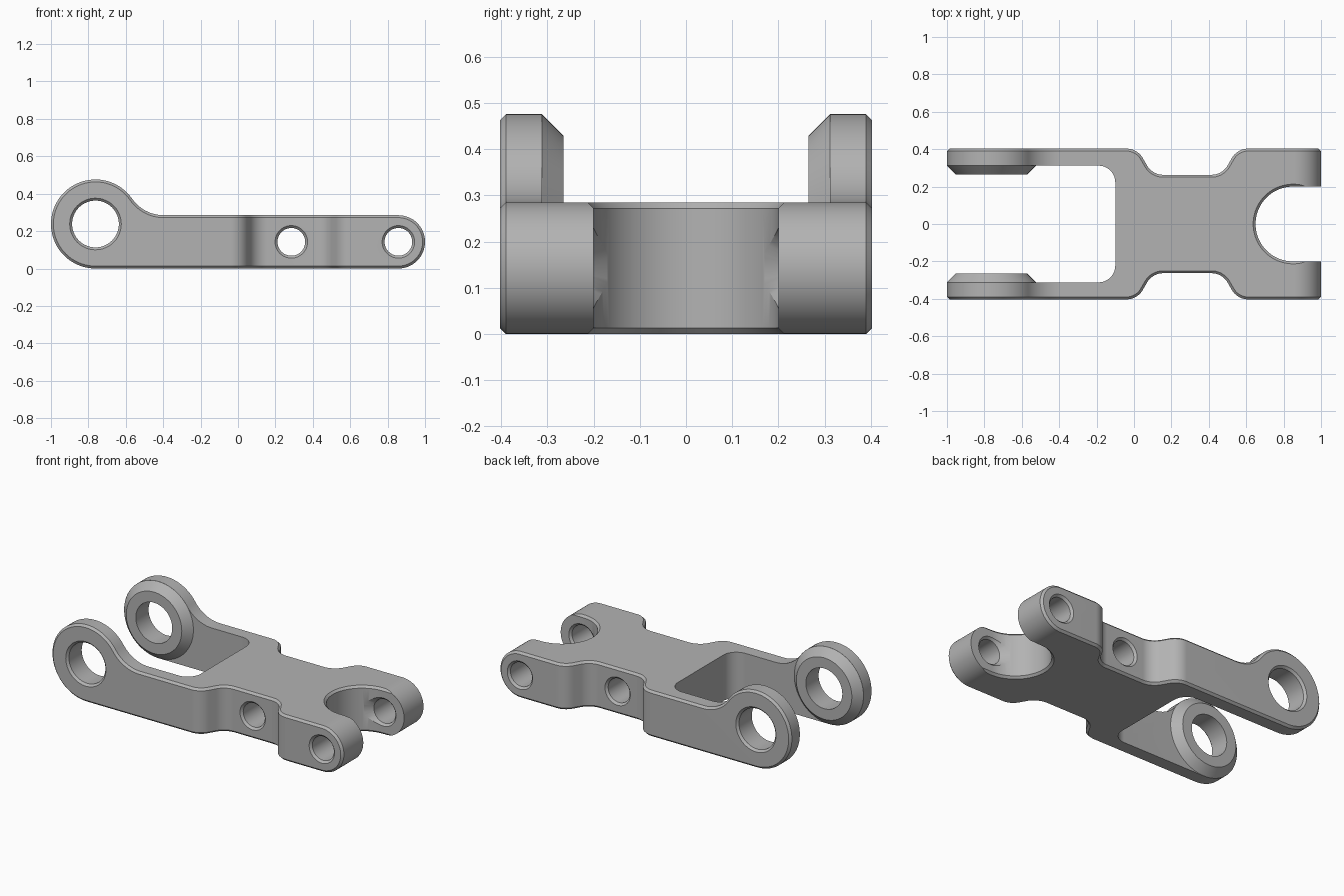
import bpy, bmesh
from math import sin, cos, pi, radians, atan2

if "Cube" in bpy.data.objects:
    bpy.data.objects.remove(bpy.data.objects["Cube"], do_unlink=True)

metal = bpy.data.materials.new("grey_metal")
metal.use_nodes = True
GREY = (0.45, 0.45, 0.45, 1)
metal.diffuse_color = GREY
metal.node_tree.nodes["Principled BSDF"].inputs["Base Color"].default_value = GREY

WIDTH, HEIGHT, CH = 0.403, 0.285, 0.013      # half width, plate height, chamfer
EYE_X, EYE_R = -0.762, 0.238
LUG_X, LUG_R = 0.8575, HEIGHT / 2
WAIST_X, ARM_Y, PAD_Y = 0.285, 0.312, 0.265


def arc(cx, cy, r, a0, a1, n, side=1):
    """Points with outward normals (x, y, nx, ny); side=-1 for hollow arcs."""
    out = []
    for i in range(n + 1):
        a = a0 + (a1 - a0) * i / n
        out.append((cx + r * cos(a), cy + r * sin(a), side * cos(a), side * sin(a)))
    return out


def offset(points, d):
    return [(x + d * nx, y + d * ny) for x, y, nx, ny in points]


def loft(name, rings):
    """Closed solid through matching rings of 3D points."""
    bm = bmesh.new()
    loops = [[bm.verts.new(p) for p in ring] for ring in rings]
    n = len(loops[0])
    for a, b in zip(loops, loops[1:]):
        for i in range(n):
            j = (i + 1) % n
            bm.faces.new((a[i], a[j], b[j], b[i]))
    bm.faces.new(loops[0])
    bm.faces.new(loops[-1])
    bmesh.ops.recalc_face_normals(bm, faces=bm.faces)
    mesh = bpy.data.meshes.new(name)
    bm.to_mesh(mesh)
    bm.free()
    mesh.materials.append(metal)
    obj = bpy.data.objects.new(name, mesh)
    bpy.context.collection.objects.link(obj)
    return obj


def turned(name, x, z, sections, n=64):
    """Round solid along y from (y, radius) sections."""
    circle = [2 * pi * i / n for i in range(n)]
    return loft(name, [[(x + r * cos(a), y, z + r * sin(a)) for a in circle]
                       for y, r in sections])


def upright(name, ring_at, flare=True):
    """Vertical cutter, widened by the chamfer at both plate faces."""
    over = 0.02
    levels = [(-over, CH + over), (CH, 0), (HEIGHT - CH, 0), (HEIGHT + over, CH + over)]
    if not flare:
        levels = [(-0.1, 0), (0.6, 0)]
    return loft(name, [[(x, y, z) for x, y in ring_at(d)] for z, d in levels])


def combine(target, tool, operation):
    mod = target.modifiers.new(tool.name, "BOOLEAN")
    mod.operation, mod.solver, mod.object = operation, "EXACT", tool
    bpy.context.view_layer.objects.active = target
    bpy.ops.object.modifier_apply(modifier=mod.name)
    bpy.data.objects.remove(tool, do_unlink=True)


# Side profile: eye, hollow fillet, plate, rounded lug end
run = 0.365
drop = HEIGHT - EYE_R
fillet = (run ** 2 + drop ** 2 - EYE_R ** 2) / (2 * (EYE_R - drop))
tangent = atan2(drop + fillet, run)
profile = arc(EYE_X, EYE_R, EYE_R, 1.5 * pi, tangent, 48)
profile += arc(EYE_X + run, HEIGHT + fillet, fillet, pi + tangent, 1.5 * pi, 16, -1)
profile += arc(LUG_X, LUG_R, LUG_R, pi / 2, -pi / 2, 32)
body = loft("yoke_body", [[(x, y, z) for x, z in offset(profile, d)]
                          for y, d in ((-WIDTH, -CH), (CH - WIDTH, 0),
                                       (WIDTH - CH, 0), (WIDTH, -CH))])

# Waist recesses on both flanks
bend, lean = 0.1, radians(60)
depth = 0.14
slant = (depth - 2 * bend * (1 - cos(lean))) / sin(lean)
start = -0.04
hollow_x = start + 2 * bend * sin(lean) + slant * cos(lean)
half = arc(start, WIDTH - bend, bend, pi / 2, pi / 2 - lean, 12)
half += arc(hollow_x, WIDTH - depth + bend, bend, 1.5 * pi - lean, 1.5 * pi, 12, -1)
waist = half + [(2 * WAIST_X - x, y, -nx, ny) for x, y, nx, ny in reversed(half)]
for side in (1, -1):
    def recess(d):
        line = offset(waist, -d)
        closed = line + [(line[-1][0], 0.6), (line[0][0], 0.6)]
        return [(x, side * y) for x, y in closed]
    combine(body, upright("waist_cutter", recess), "DIFFERENCE")

# Gap between the long arms
corner, floor_x = 0.09, -0.1
gap = arc(floor_x - corner, corner - ARM_Y, corner, -pi / 2, 0, 12)
gap += arc(floor_x - corner, ARM_Y - corner, corner, 0, pi / 2, 12)
outline = [(-1.2, -ARM_Y)] + offset(gap, 0) + [(-1.2, ARM_Y)]
combine(body, upright("arm_gap_cutter", lambda d: outline, False), "DIFFERENCE")

# Round-bottomed slot between the lugs
slot = arc(0.85, 0, 0.2, pi / 2, 1.5 * pi, 48)


def slot_ring(d):
    line = offset(slot, d)
    return line + [(1.2, line[-1][1]), (1.2, line[0][1])]


combine(body, upright("lug_slot_cutter", slot_ring), "DIFFERENCE")

# Coned pads inside each eye
for side in (1, -1):
    r = EYE_R - 0.0005
    pad = turned("eye_pad", EYE_X, EYE_R,
                 [(side * (ARM_Y + 0.02), r), (side * ARM_Y, r),
                  (side * PAD_Y, r - (ARM_Y - PAD_Y))], 96)
    combine(body, pad, "UNION")

# Chamfered cross holes; the lug holes also open out towards the slot
outer = WIDTH + 0.02
for side in (1, -1):
    for name, x, z, r, face, inner in (
            ("eye_hole", EYE_X, EYE_R, 0.125, WIDTH, [(0.1, 0.125)]),
            ("waist_hole", WAIST_X, LUG_R, 0.074, WIDTH - depth, [(-0.01, 0.074)]),
            ("lug_hole", LUG_X, LUG_R, 0.074, WIDTH,
             [(0.17, 0.117), (0.2 + CH, 0.074)])):
        over = 0.02
        sections = inner + [(face - CH, r), (face + over, r + CH + over)]
        cutter = turned(name, x, z, [(side * y, rad) for y, rad in sections])
        combine(body, cutter, "DIFFERENCE")

# Smooth curves, crisp chamfers
bpy.ops.object.select_all(action="DESELECT")
body.select_set(True)
bpy.context.view_layer.objects.active = body
bpy.ops.object.shade_smooth_by_angle(angle=radians(25))
